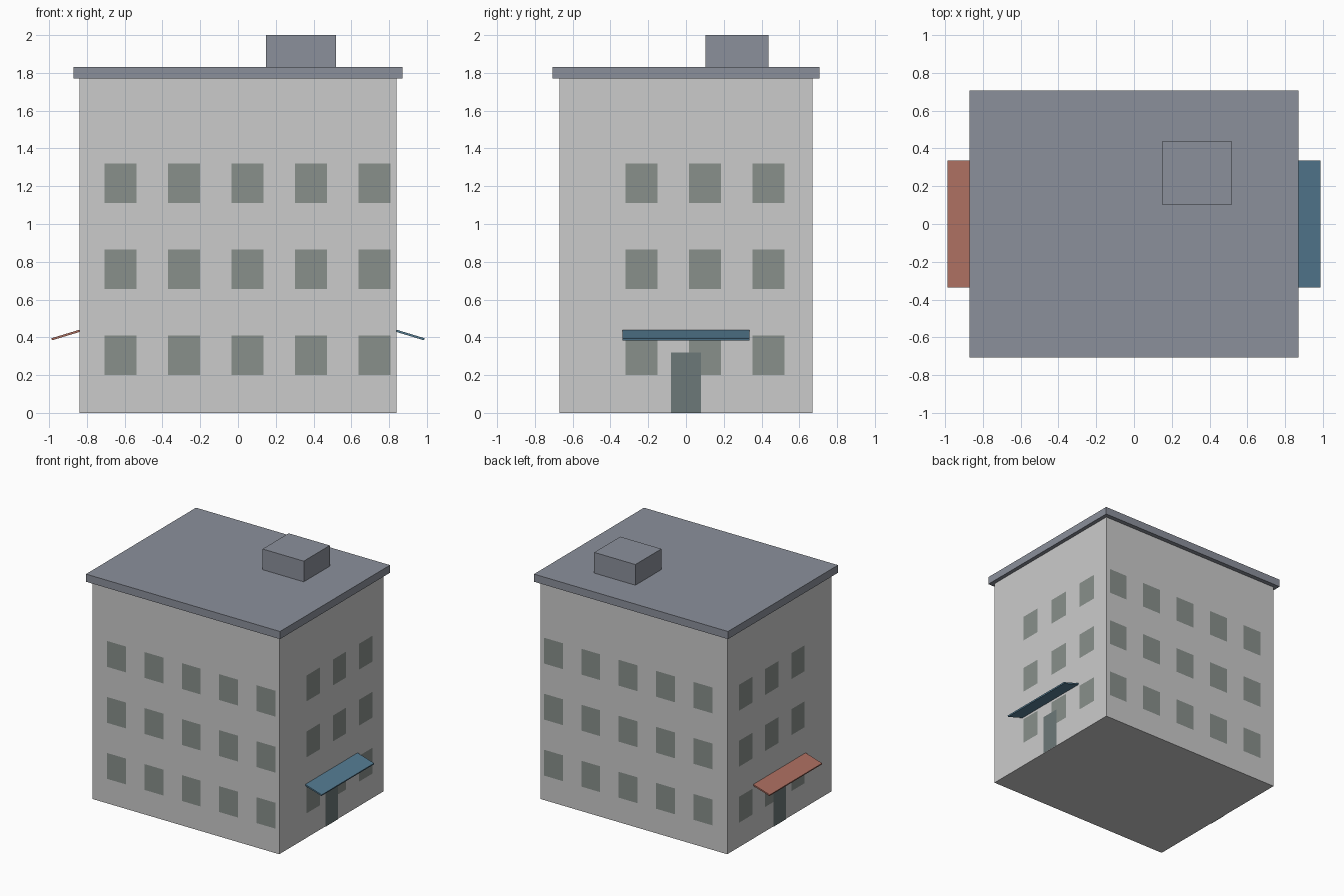
import bpy, bmesh
from mathutils import Vector

if "Cube" in bpy.data.objects:
    bpy.data.objects.remove(bpy.data.objects["Cube"])

HX, HY, WALL_TOP, ROOF_TOP = 0.84, 0.67, 1.77, 1.832


def material(name, rgb):
    m = bpy.data.materials.new(name)
    m.diffuse_color = (*rgb, 1)
    m.use_nodes = True
    m.node_tree.nodes["Principled BSDF"].inputs["Base Color"].default_value = m.diffuse_color
    return m


slate = material("slate", (0.26, 0.28, 0.33))
glass = material("glass", (0.25, 0.28, 0.26))
door_grey = material("door_grey", (0.15, 0.19, 0.19))
blue = material("blue", (0.09, 0.20, 0.29))
red = material("red", (0.42, 0.16, 0.12))


def finish(name, bm, mat=None):
    mesh = bpy.data.meshes.new(name)
    bm.to_mesh(mesh)
    bm.free()
    ob = bpy.data.objects.new(name, mesh)
    bpy.context.collection.objects.link(ob)
    if mat:
        mesh.materials.append(mat)
    return ob


def box(name, x, y, z, mat=None):
    """Box given by its (min, max) range on each axis."""
    bm = bmesh.new()
    bmesh.ops.create_cube(bm, size=1)
    for v in bm.verts:
        v.co = [r[0] if c < 0 else r[1] for c, r in zip(v.co, (x, y, z))]
    return finish(name, bm, mat)


def panel(bm, normal, along, z0, z1, width, gap):
    """Flat upright panel lying just outside the wall that faces 'normal'."""
    n = Vector(normal)
    axis = Vector((abs(n.y), abs(n.x), 0))
    wall = n * ((HX if n.x else HY) + gap)
    pts = [(-1, z0), (1, z0), (1, z1), (-1, z1)]
    face = bm.faces.new([bm.verts.new(wall + axis * (along + s * width / 2)
                                      + Vector((0, 0, z))) for s, z in pts])
    face.normal_update()
    if face.normal.dot(n) < 0:
        face.normal_flip()


# Main block, overhanging roof slab and rooftop hut
box("walls", (-HX, HX), (-HY, HY), (0, WALL_TOP))
box("roof_slab", (-0.872, 0.872), (-0.706, 0.706), (WALL_TOP, ROOF_TOP), slate)
box("rooftop_hut", (0.149, 0.519), (0.103, 0.437), (ROOF_TOP, 2.0), slate)

# Window grid, three floors on all four walls
walls = {"front": (0, -1, 0), "back": (0, 1, 0),
         "right": (1, 0, 0), "left": (-1, 0, 0)}
for side, normal in walls.items():
    start, count = (-0.235, 3) if normal[0] else (-0.622, 5)
    bm = bmesh.new()
    for floor in range(3):
        z = 0.20 + 0.455 * floor
        for i in range(count):
            panel(bm, normal, start + 0.336 * i, z, z + 0.21, 0.17, 0.002)
    finish(side + "_windows", bm, glass)

# Door and sloping awning at each end
for side, sx, mat in (("right", 1, blue), ("left", -1, red)):
    bm = bmesh.new()
    panel(bm, walls[side], 0, 0, 0.32, 0.16, 0.004)
    finish(side + "_door", bm, door_grey)

    profile = [(0.84, 0.44), (0.988, 0.395), (0.985, 0.384), (0.837, 0.429)]
    bm = bmesh.new()
    face = bm.faces.new([bm.verts.new((sx * x, -0.336, z)) for x, z in profile])
    new = bmesh.ops.extrude_face_region(bm, geom=[face])["geom"]
    bmesh.ops.translate(bm, vec=(0, 0.672, 0),
                        verts=[g for g in new if isinstance(g, bmesh.types.BMVert)])
    bmesh.ops.recalc_face_normals(bm, faces=bm.faces)
    finish(side + "_awning", bm, mat)
